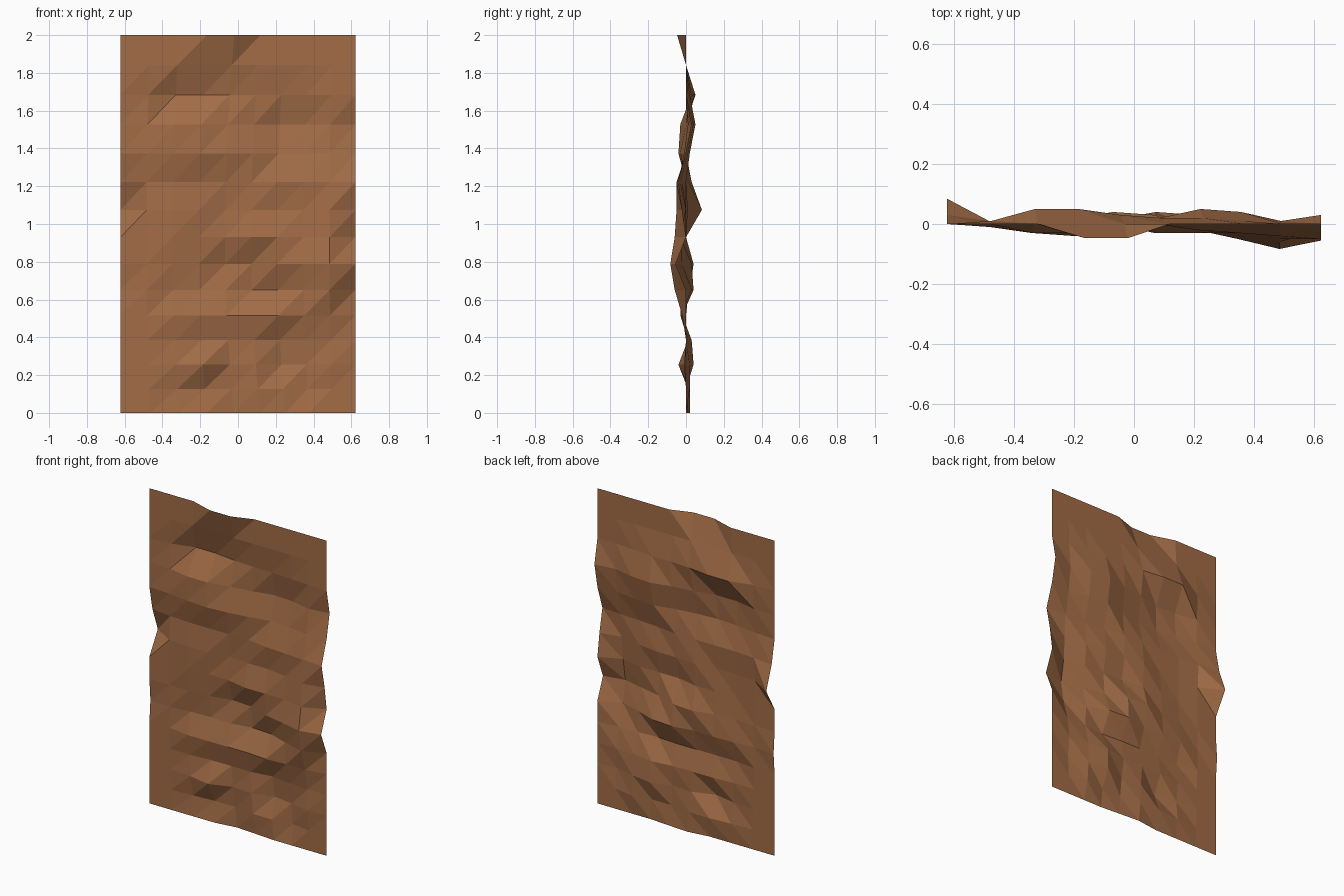
import bpy, bmesh, math

if "Cube" in bpy.data.objects:
    bpy.data.objects.remove(bpy.data.objects["Cube"])

W, H = 1.244, 2.0
COLS, ROWS = 9, 14

# Relief depth in centi-units, bottom row to top row (negative = towards the front)
relief = [
    [0, 0, 0, 0, 2, 1, 0, 0, 0, 0],
    [0, 0, 1, 2, 2, 0, 0, 2, 0, 0],
    [0, 0, -1, -4, 1, 0, 4, 2, -1, 0],
    [0, 0, 0, 1, 1, 1, 3, 1, 0, 0],
    [0, 0, -2, -2, -2, -2, -3, -2, -2, 0],
    [1, 0, 1.5, 2, 1.5, 4, 3, -2, -6, 0],
    [0, 0, 0, 1, 4, 3, -2, -5, -8.3, -5.5],
    [0, 0, -1, 0, 0, -3, -3, -3, -6, 0],
    [8.4, 0, -1, -1, 1, 0, 0, -2, -5, -2],
    [3, 1, 0, 0, 0, 0, -2, -3, -4, -5],
    [0, -1, -3, -4, -3, -1, 2, 1, -1, 0],
    [0, 0, -3, -3, 0, 2, 5, 4, 1, 3],
    [0, 1, 5, 5, 3, 2, 2, 1, 0, 0],
]


def depth(i, j):
    if j < len(relief):
        return relief[j][i] / 100
    # top edge dips forward in the middle
    return -0.047 if j == ROWS and i in (3, 4) else 0.0


# Crumpled sheet: a grid of triangles split along the rising diagonal
bm = bmesh.new()
grid = []
for j in range(ROWS + 1):
    z0 = H * j / ROWS
    z = z0 - 0.07 * math.sin(math.pi * z0 / H)
    row = []
    for i in range(COLS + 1):
        x = W * (i / COLS - 0.5)
        x += 0.05 * (z0 - 1) ** 2 * math.cos(math.pi * x / W)
        row.append(bm.verts.new((x, depth(i, j), z)))
    grid.append(row)
for j in range(ROWS):
    for i in range(COLS):
        a, b = grid[j][i], grid[j][i + 1]
        c, d = grid[j + 1][i + 1], grid[j + 1][i]
        bm.faces.new((a, b, c))
        bm.faces.new((a, c, d))

mesh = bpy.data.meshes.new("rough_panel")
bm.to_mesh(mesh)
bm.free()

# One earthy brown
brown = bpy.data.materials.new("earth_brown")
brown.diffuse_color = (0.36, 0.15, 0.062, 1)
brown.use_nodes = True
brown.node_tree.nodes["Principled BSDF"].inputs["Base Color"].default_value = brown.diffuse_color
mesh.materials.append(brown)
panel = bpy.data.objects.new("rough_panel", mesh)
bpy.context.collection.objects.link(panel)
